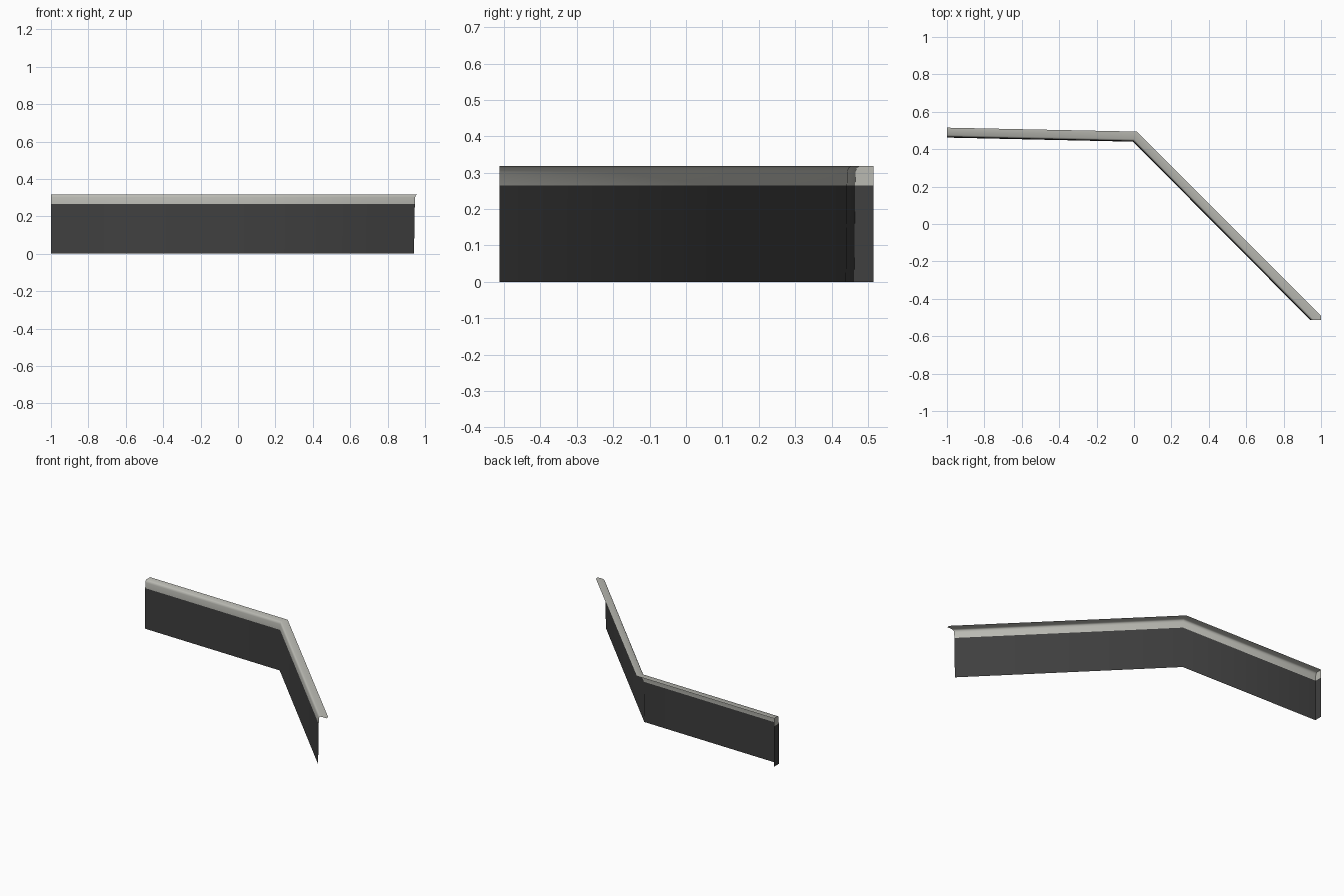
import bpy, bmesh, math
from mathutils import Vector

cube = bpy.data.objects.get("Cube")
if cube:
    bpy.data.objects.remove(cube, do_unlink=True)


def material(name, rgb):
    m = bpy.data.materials.new(name)
    m.use_nodes = True
    m.diffuse_color = (*rgb, 1)
    m.node_tree.nodes["Principled BSDF"].inputs["Base Color"].default_value = (*rgb, 1)
    return m


dark = material("dark charcoal", (0.05, 0.05, 0.05))
pale = material("pale stone", (0.49, 0.49, 0.45))

# Plan of the bent wall: front point and back point of the lip at each station
DEPTH = 0.055
PLAN = [((-1, 0.462), (-1, 0.515)),
        ((-0.005, 0.440), (0.015, 0.494)),
        ((0.941, -0.512), (1.020, -0.512))]


def place(station, depth, z):
    front, back = (Vector(p) for p in PLAN[station])
    p = front.lerp(back, depth / DEPTH)
    return (p.x, p.y, z)


def sheet(name, profile, cap, mat):
    """Open sheet swept along the plan, with an end plate at the -x end."""
    bm = bmesh.new()
    rows = [[bm.verts.new(place(s, d, z)) for d, z in profile] for s in range(len(PLAN))]
    for a, b in zip(rows, rows[1:]):
        for j in range(len(profile) - 1):
            bm.faces.new((a[j], b[j], b[j + 1], a[j + 1]))
    bm.faces.new([bm.verts.new(place(0, d, z)) for d, z in reversed(cap)])
    # Square off the lip's outer corner
    bmesh.ops.bisect_plane(bm, geom=bm.verts[:] + bm.edges[:] + bm.faces[:],
                           plane_co=(1, 0, 0), plane_no=(1, 0, 0), clear_outer=True)
    mesh = bpy.data.meshes.new(name)
    bm.to_mesh(mesh)
    bm.free()
    mesh.materials.append(mat)
    ob = bpy.data.objects.new(name, mesh)
    bpy.context.collection.objects.link(ob)
    bpy.ops.object.select_all(action='DESELECT')
    ob.select_set(True)
    bpy.context.view_layer.objects.active = ob
    bpy.ops.object.shade_smooth_by_angle(angle=math.radians(50))
    return ob


# Wall panel and the rounded coping above it
SEAM, TOP = 0.265, 0.318
wall = [(0, 0), (0.003, SEAM)]
lip = [(0.003, SEAM), (0.004, 0.302), (0.007, 0.312), (0.014, TOP), (DEPTH, TOP)]

sheet("wall_panel", wall, wall + [(DEPTH, SEAM), (DEPTH, 0)], dark)
sheet("coping_lip", lip, lip + [(DEPTH, SEAM)], pale)
